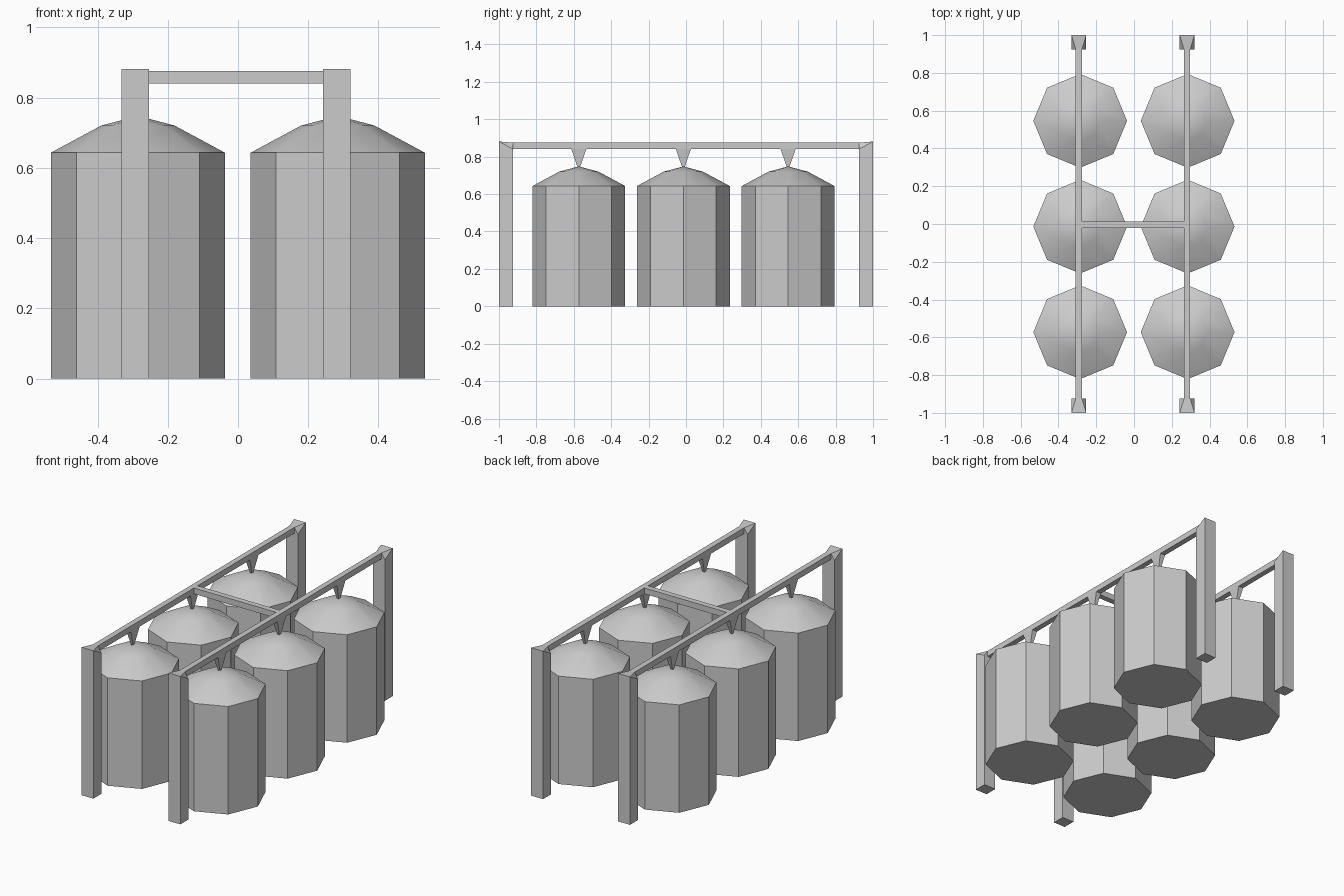
import bpy, bmesh
from math import pi, sin, cos, radians

if "Cube" in bpy.data.objects:
    bpy.data.objects.remove(bpy.data.objects["Cube"])

SILO_YS = (-0.573, -0.014, 0.546)
ROWS = (("left", -0.285, -0.292), ("right", 0.284, 0.281))
BEAM_Z0, BEAM_Z1, BEAM_W = 0.84, 0.875, 0.033


def finish(name, bm):
    bmesh.ops.recalc_face_normals(bm, faces=bm.faces)
    mesh = bpy.data.meshes.new(name)
    bm.to_mesh(mesh)
    bm.free()
    obj = bpy.data.objects.new(name, mesh)
    bpy.context.collection.objects.link(obj)
    return obj


def hull(name, points):
    bm = bmesh.new()
    for p in points:
        bm.verts.new(p)
    bmesh.ops.convex_hull(bm, input=bm.verts)
    bmesh.ops.dissolve_limit(bm, angle_limit=radians(1), verts=bm.verts, edges=bm.edges)
    return finish(name, bm)


def box(name, x0, x1, y0, y1, z0, z1):
    return hull(name, [(x, y, z) for x in (x0, x1) for y in (y0, y1) for z in (z0, z1)])


def silo(name, cx, cy):
    # octagonal tank with a shallow domed roof
    bm = bmesh.new()
    rings = [[bm.verts.new((cx + r * cos(i * pi / 4), cy + r * sin(i * pi / 4), z))
              for i in range(8)]
             for r, z in ((0.248, 0), (0.248, 0.643), (0.105, 0.72))]
    apex = bm.verts.new((cx, cy, 0.748))
    bm.faces.new(rings[0])
    for i in range(8):
        j = (i + 1) % 8
        for a, b in zip(rings, rings[1:]):
            bm.faces.new((a[i], a[j], b[j], b[i]))
        bm.faces.new((rings[2][i], rings[2][j], apex))
    obj = finish(name, bm)
    bpy.ops.object.select_all(action='DESELECT')
    obj.select_set(True)
    bpy.context.view_layer.objects.active = obj
    bpy.ops.object.shade_smooth_by_angle(angle=radians(30))


for side, sx, bx in ROWS:
    h = BEAM_W / 2
    for n, y in enumerate(SILO_YS):
        silo(f"silo_{side}_{n}", sx, y)
        # tapered feed spout between beam and roof tip
        hull(f"spout_{side}_{n}",
             [(bx + s * h, y + t * 0.04, BEAM_Z0) for s in (-1, 1) for t in (-1, 1)] +
             [(bx + s * 0.006, y + t * 0.006, 0.742) for s in (-1, 1) for t in (-1, 1)])
    # long overhead beam
    box(f"beam_{side}", bx - h, bx + h, -0.925, 0.925, BEAM_Z0, BEAM_Z1)
    # end posts, tops narrowing into the beam
    for end, d in (("front", -1), ("back", 1)):
        pts = [(bx + s * 0.039, d * y, z) for s in (-1, 1)
               for y, z in ((1, 0), (0.925, 0), (1, 0.881), (0.925, BEAM_Z0))]
        pts += [(bx + s * h, d * 0.925, BEAM_Z1) for s in (-1, 1)]
        hull(f"post_{side}_{end}", pts)

# bridge joining the two beams
box("cross_beam", ROWS[0][2] + BEAM_W / 2, ROWS[1][2] - BEAM_W / 2,
    -0.021, 0.013, BEAM_Z0, BEAM_Z1)
